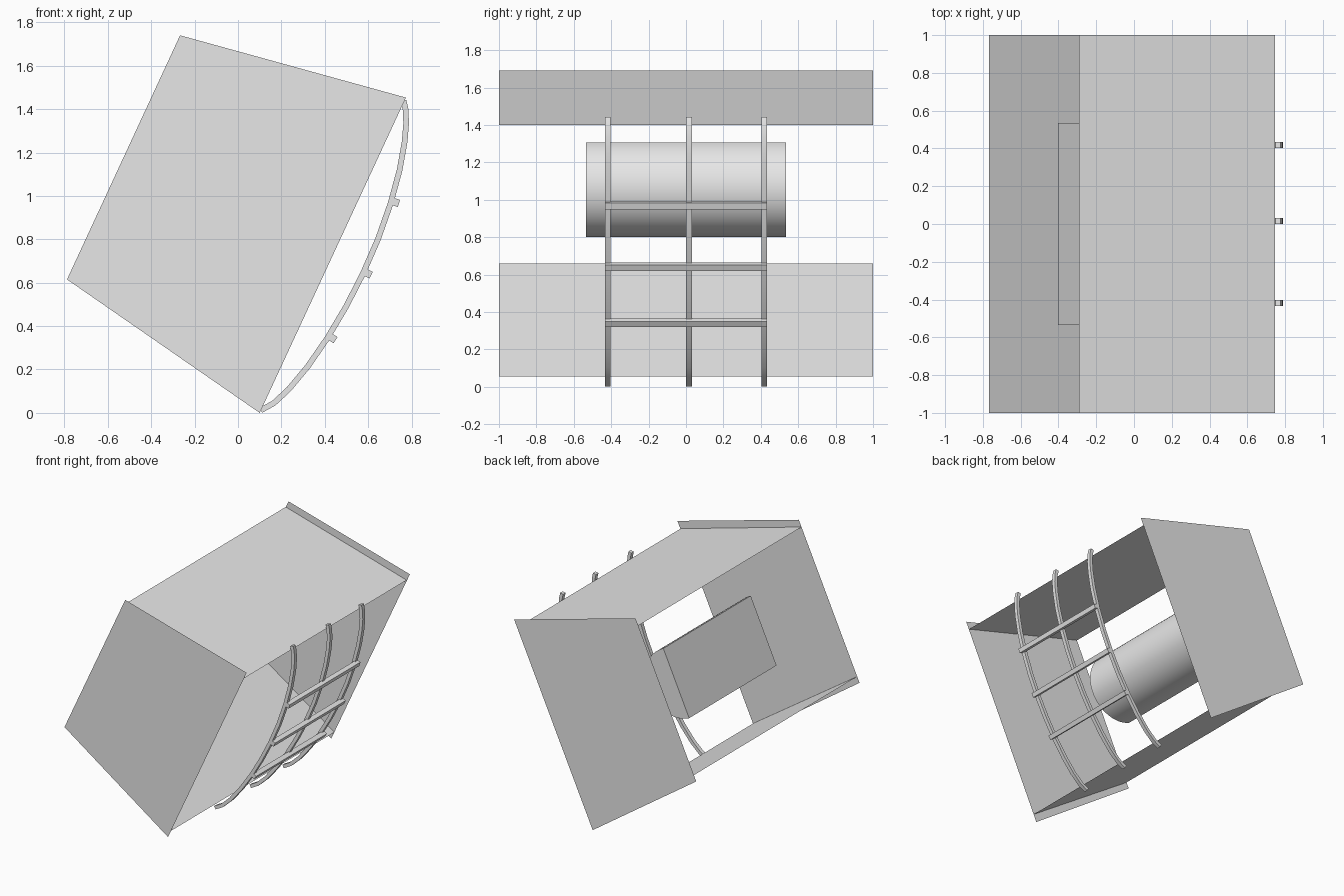
import bpy, bmesh, math
from mathutils import Vector

if "Cube" in bpy.data.objects:
    bpy.data.objects.remove(bpy.data.objects["Cube"])

grey = bpy.data.materials.new("light_grey")
grey.use_nodes = True
grey.diffuse_color = (0.8, 0.8, 0.8, 1)
grey.node_tree.nodes["Principled BSDF"].inputs["Base Color"].default_value = (0.8, 0.8, 0.8, 1)


def finish(name, bm, smooth=False):
    mesh = bpy.data.meshes.new(name)
    bm.to_mesh(mesh)
    bm.free()
    mesh.materials.append(grey)
    obj = bpy.data.objects.new(name, mesh)
    bpy.context.collection.objects.link(obj)
    if smooth:
        bpy.ops.object.select_all(action='DESELECT')
        obj.select_set(True)
        bpy.context.view_layer.objects.active = obj
        bpy.ops.object.shade_smooth_by_angle(angle=math.radians(35))
    return obj


def sheet(name, corners):
    """Single flat face."""
    bm = bmesh.new()
    bm.faces.new([bm.verts.new(c) for c in corners])
    return finish(name, bm)


def prism(name, profile, y0, y1, smooth=False):
    """Closed x-z outline extruded along y."""
    bm = bmesh.new()
    a = [bm.verts.new((x, y0, z)) for x, z in profile]
    b = [bm.verts.new((x, y1, z)) for x, z in profile]
    n = len(profile)
    bm.faces.new(a)
    bm.faces.new(b[::-1])
    for i in range(n):
        j = (i + 1) % n
        bm.faces.new((a[j], a[i], b[i], b[j]))
    bmesh.ops.recalc_face_normals(bm, faces=bm.faces)
    return finish(name, bm, smooth)


# Tilted end plates
plate = [(0.10, 0.0), (0.774, 1.453), (-0.267, 1.74), (-0.788, 0.615)]
sheet("front_plate", [(x, -1, z) for x, z in plate])
sheet("back_plate", [(x, 1, z) for x, z in reversed(plate)])

# Upper and lower panels, slightly inside the plate edges
for name, (xa, za), (xb, zb) in (
        ("top_panel", (-0.291, 1.69), (0.746, 1.40)),
        ("bottom_panel", (0.126, 0.055), (-0.767, 0.658))):
    sheet(name, [(xa, -1, za), (xb, -1, zb), (xb, 1, zb), (xa, 1, za)])

# Half-round drum with its flat side facing the open back
tilt = math.atan2(0.908, 0.418)
r, cx, cz = 0.265, -0.291, 1.065
steps = 32
drum = [(cx + r * math.cos(tilt - math.pi * i / steps),
         cz + r * math.sin(tilt - math.pi * i / steps)) for i in range(steps + 1)]
prism("half_round_drum", drum, -0.535, 0.535, smooth=True)

# Curved ribs: a centre line thickened to both sides
line = [Vector(p) for p in (
    (0.105, 0.012), (0.165, 0.045), (0.235, 0.11), (0.32, 0.212), (0.412, 0.345),
    (0.498, 0.49), (0.575, 0.64), (0.645, 0.80), (0.703, 0.965), (0.745, 1.12),
    (0.768, 1.25), (0.775, 1.335), (0.772, 1.40), (0.763, 1.44))]


def direction(i):
    return (line[min(i + 1, len(line) - 1)] - line[max(i - 1, 0)]).normalized()


half = 0.013
outer, inner = [], []
for i, p in enumerate(line):
    t = direction(i)
    n = Vector((t.y, -t.x))
    outer.append(p + n * half)
    inner.append(p - n * half)
band = [tuple(p) for p in outer + inner[::-1]]
for name, y in (("rib_front", -0.418), ("rib_middle", 0.016), ("rib_back", 0.418)):
    prism(name, band, y - 0.015, y + 0.015, smooth=True)

# Square rungs across the outside of the ribs
for k, i in enumerate((4, 6, 8)):
    t = direction(i)
    n = Vector((t.y, -t.x))
    c = line[i] + n * 0.02 + t * 0.012
    s = 0.017
    square = [tuple(c + t * u * s + n * v * s) for u, v in ((-1, -1), (1, -1), (1, 1), (-1, 1))]
    prism("rung_%d" % (k + 1), square, -0.433, 0.433)
